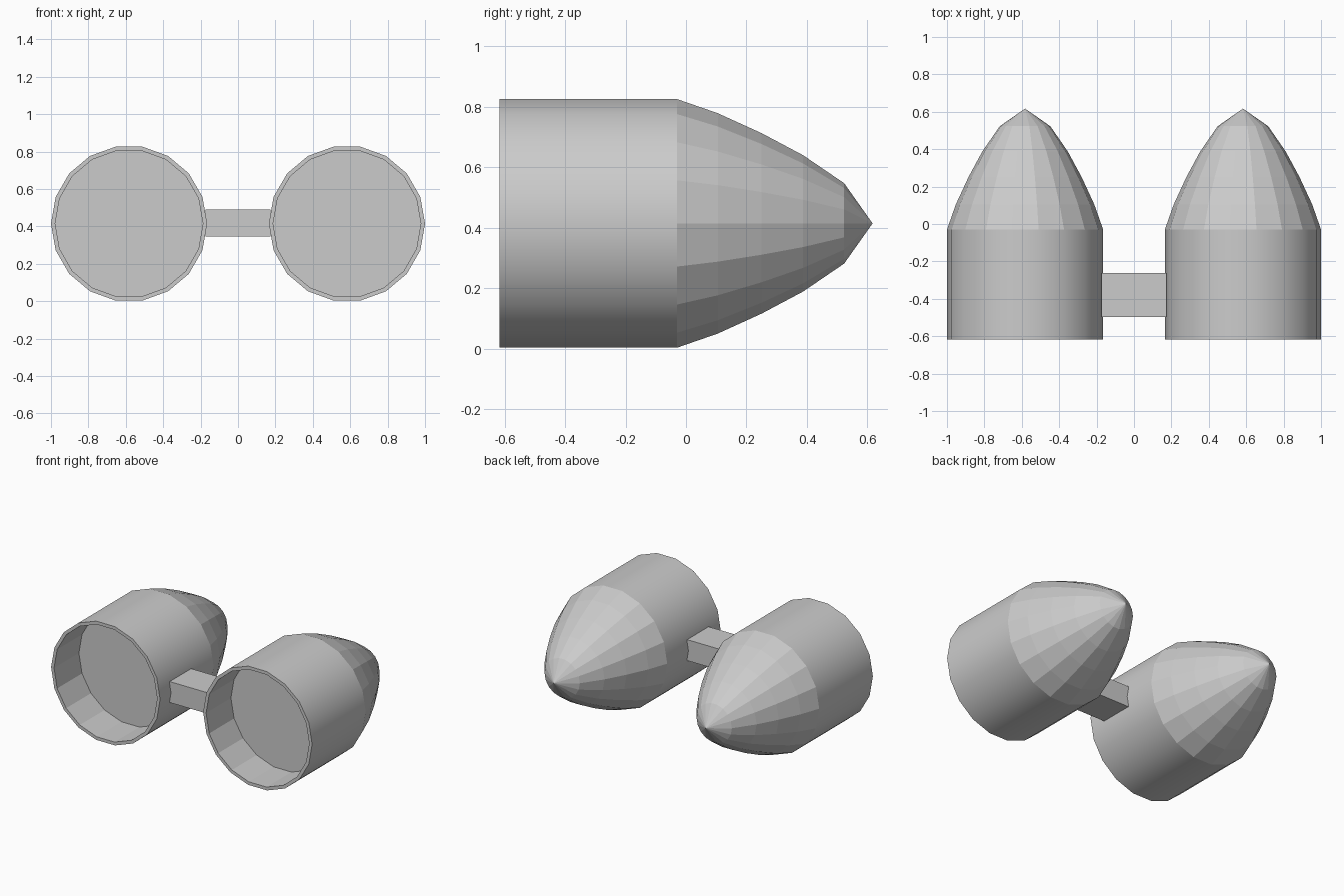
import bpy, bmesh
from math import sin, cos, tau

if "Cube" in bpy.data.objects:
    bpy.data.objects.remove(bpy.data.objects["Cube"])

SIDES = 18
CX, CZ = 0.5825, 0.4145
# (radius, y) from recessed floor, round the rim, along the barrel to the nose
PROFILE = [(0.395, -0.345), (0.395, -0.617), (0.4175, -0.617), (0.4175, -0.03),
           (0.37, 0.105), (0.303, 0.25), (0.229, 0.387), (0.135, 0.523)]
TIP_Y = 0.617
BARREL = 2  # profile segment that is smooth shaded


def make_object(name, bm):
    bmesh.ops.recalc_face_normals(bm, faces=bm.faces)
    me = bpy.data.meshes.new(name)
    bm.to_mesh(me)
    bm.free()
    ob = bpy.data.objects.new(name, me)
    bpy.context.collection.objects.link(ob)
    return ob


def pod(name, cx):
    bm = bmesh.new()
    rings = [[bm.verts.new((cx + r * cos(tau * i / SIDES), y, CZ + r * sin(tau * i / SIDES)))
              for i in range(SIDES)] for r, y in PROFILE]
    bm.faces.new(rings[0])
    for k, (a, b) in enumerate(zip(rings, rings[1:])):
        for i in range(SIDES):
            j = (i + 1) % SIDES
            f = bm.faces.new((a[i], a[j], b[j], b[i]))
            f.smooth = k == BARREL
    # Pointed nose
    tip = bm.verts.new((cx, TIP_Y, CZ))
    for i in range(SIDES):
        bm.faces.new((rings[-1][i], rings[-1][(i + 1) % SIDES], tip))
    return make_object(name, bm)


# Two hollow-fronted pods
pod("left_pod", -CX)
pod("right_pod", CX)

# Connecting bar
bm = bmesh.new()
bmesh.ops.create_cube(bm, size=1)
for v in bm.verts:
    v.co = (v.co.x * 0.35, v.co.y * 0.235 - 0.38, v.co.z * 0.145 + 0.417)
make_object("connecting_bar", bm)
